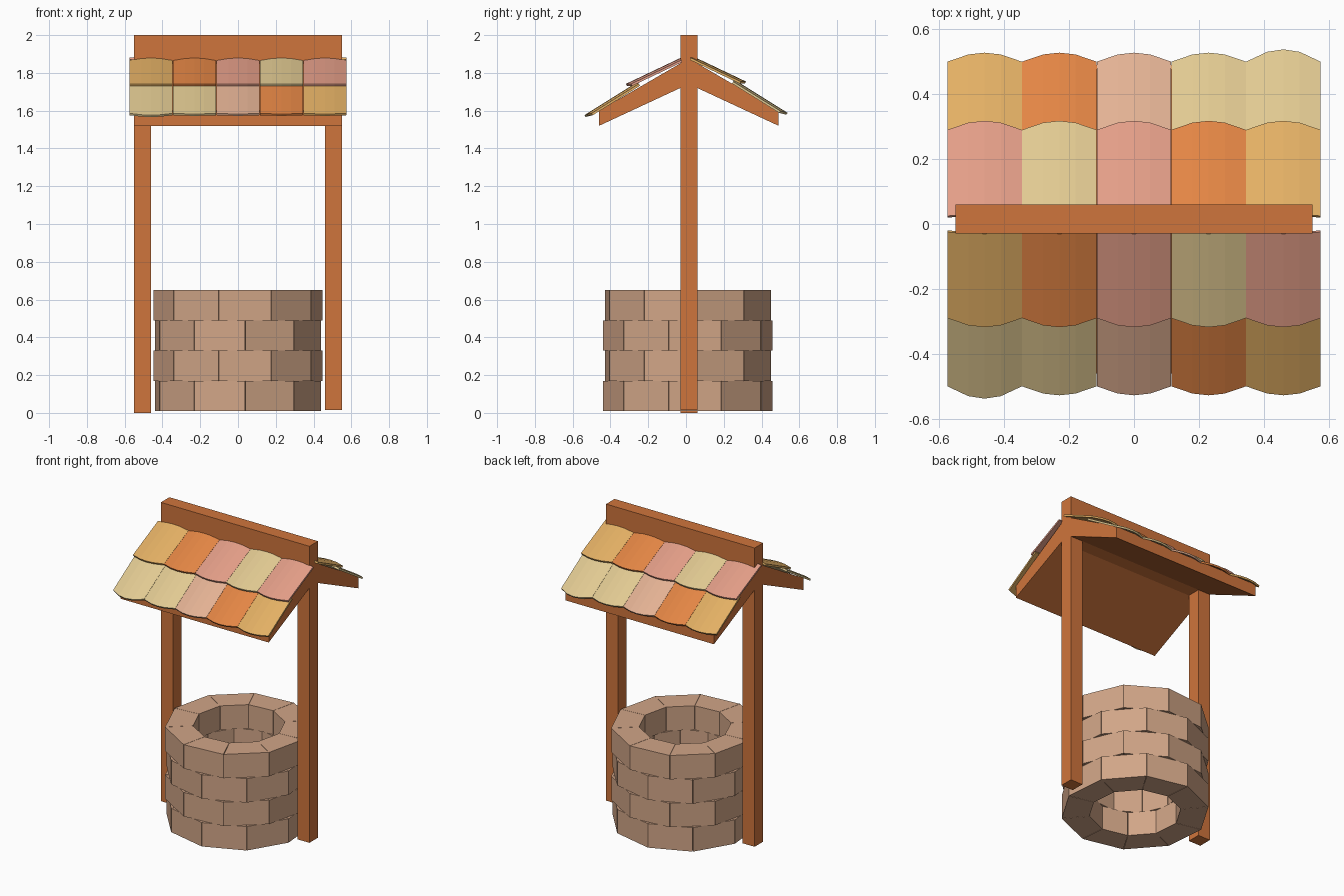
import bpy
from math import sin, cos, radians, hypot

if "Cube" in bpy.data.objects:
    bpy.data.objects.remove(bpy.data.objects["Cube"])


def material(name, rgb):
    m = bpy.data.materials.new(name)
    m.diffuse_color = [(c / 255) ** 2.2 for c in rgb] + [1]
    m.use_nodes = True
    m.node_tree.nodes["Principled BSDF"].inputs["Base Color"].default_value = m.diffuse_color
    return m


WOOD = material("wood", (206, 116, 62))
STONE = material("stone", (208, 164, 134))
TILES = {
    "gold": material("gold", (226, 174, 100)),
    "orange": material("orange", (226, 132, 70)),
    "pink": material("pink", (226, 156, 134)),
    "peach": material("peach", (226, 176, 146)),
    "cream": material("cream", (224, 200, 144)),
}


def solid(name, front, back, mat):
    """Closed prism between two matching outlines."""
    n = len(front)
    faces = [list(range(n)), list(range(2 * n - 1, n - 1, -1))]
    faces += [[(i + 1) % n, i, n + i, n + (i + 1) % n] for i in range(n)]
    return mesh(name, front + back, faces, mat)


def mesh(name, verts, faces, mat):
    me = bpy.data.meshes.new(name)
    me.from_pydata(verts, [], faces)
    me.materials.append(mat)
    import bmesh
    bm = bmesh.new()
    bm.from_mesh(me)
    bmesh.ops.recalc_face_normals(bm, faces=bm.faces)
    bm.to_mesh(me)
    bm.free()
    ob = bpy.data.objects.new(name, me)
    bpy.context.collection.objects.link(ob)
    return ob


# Ridge beam and sloping roof boards: one profile extruded along x
profile = [(-0.03, 2), (-0.03, 1.85), (-0.46, 1.6), (-0.46, 1.52), (-0.03, 1.72),
           (0.06, 1.72), (0.49, 1.52), (0.49, 1.6), (0.06, 1.85), (0.06, 2)]
solid("roof_frame", [(-0.55, y, z) for y, z in profile],
      [(0.55, y, z) for y, z in profile], WOOD)

# Posts
for name, x0, z0 in (("left_post", -0.55, 0.0), ("right_post", 0.46, 0.015)):
    foot = [(x0, -0.03), (x0 + 0.09, -0.03), (x0 + 0.09, 0.06), (x0, 0.06)]
    solid(name, [(x, y, z0) for x, y in foot], [(x, y, 1.72) for x, y in foot], WOOD)

# Well wall: four staggered courses of ten stones
R_OUT, R_IN, H = 0.45, 0.28, 0.16
for course in range(4):
    start = 5 if course % 2 == 0 else -13
    z0 = 0.01 + course * H
    for k in range(10):
        a0 = radians(start + 36 * k + 0.15)
        a1 = radians(start + 36 * (k + 1) - 0.15)
        plan = [(r * sin(a), 0.01 - r * cos(a))
                for r, a in ((R_OUT, a0), (R_OUT, a1), (R_IN, a1), (R_IN, a0))]
        solid(f"stone_{course}_{k}", [(x, y, z0) for x, y in plan],
              [(x, y, z0 + H) for x, y in plan], STONE)


# Roof tiles: arched slabs with a pointed lower edge
def tile(name, cx, start, end, side, lift, tip, mat):
    (d0, z0), (d1, z1) = start, end
    length = hypot(d1 - d0, z1 - z0)
    ud, uz = (d1 - d0) / length, (z1 - z0) / length
    nd, nz = -uz, ud
    columns = [(-0.1145, 0, 0), (-0.05, 0.8, 0.8), (0, 1, 1), (0.05, 0.8, 0.8), (0.1145, 0, 0)]
    verts = []
    for thick in (0, -0.012):
        for along in (0, length):
            for dx, arch, point in columns:
                s = along + (point * tip if along else 0)
                h = arch * 0.012 + thick
                d, z = d0 + ud * s + nd * h, z0 + uz * s + nz * h + lift
                verts.append((side * (cx + dx), side * -d, z))
    faces = []
    for i in range(4):
        faces += [(i, i + 1, i + 6, i + 5), (i + 10, i + 15, i + 16, i + 11),
                  (i, i + 10, i + 11, i + 1), (i + 5, i + 6, i + 16, i + 15)]
    faces += [(0, 5, 15, 10), (4, 14, 19, 9)]
    mesh(name, verts, faces, mat)


ROWS = [
    ("upper", (0.025, 1.868), (0.29, 1.742), "gold orange pink cream pink"),
    ("lower", (0.25, 1.742), (0.5, 1.586), "cream cream peach orange gold"),
]
# The back slope repeats the front one turned half way round
for slope, side, lift in (("front", 1, 0), ("back", -1, 0.012)):
    for row, start, end, colours in ROWS:
        for i, colour in enumerate(colours.split()):
            tip = 0.037 if row == "lower" and i == 0 else 0.025
            tile(f"{slope}_{row}_tile_{i}", -0.46 + 0.23 * i, start, end,
                 side, lift, tip, TILES[colour])
